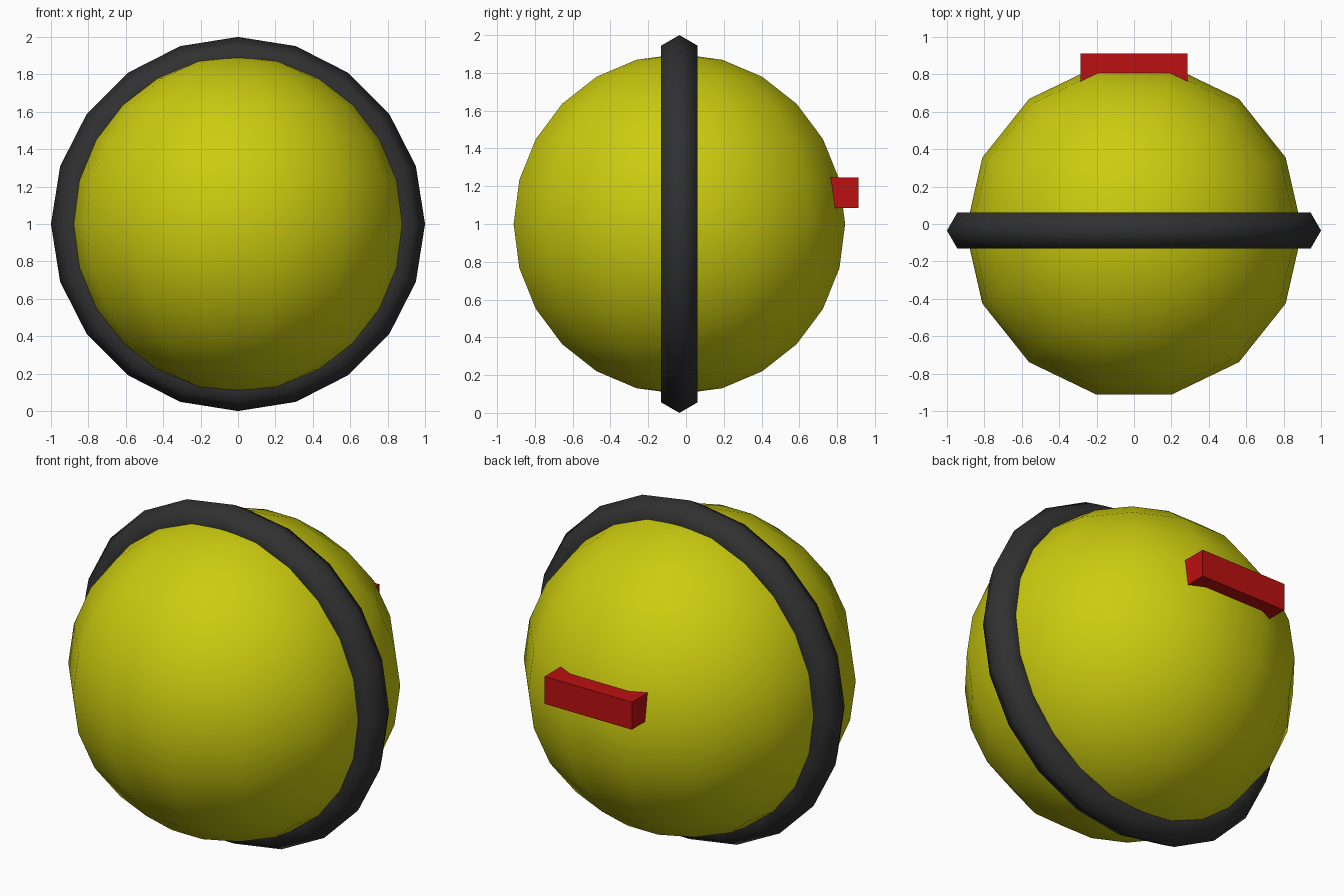
import bpy, bmesh, math
from mathutils import Matrix

if "Cube" in bpy.data.objects:
    bpy.data.objects.remove(bpy.data.objects["Cube"])

CENTRE = (0, -0.035, 1.0)


def paint(obj, name, rgb):
    mat = bpy.data.materials.new(name)
    mat.diffuse_color = (*rgb, 1)
    mat.use_nodes = True
    mat.node_tree.nodes["Principled BSDF"].inputs["Base Color"].default_value = mat.diffuse_color
    obj.data.materials.append(mat)


def smooth(obj):
    for p in obj.data.polygons:
        p.use_smooth = True


# Ball: 14-sided, 12-ring sphere with a meridian lying on the x axis
bm = bmesh.new()
bmesh.ops.create_uvsphere(bm, u_segments=14, v_segments=12, radius=0.9)
v = max(bm.verts, key=lambda w: math.hypot(w.co.x, w.co.y))
turn = Matrix.Rotation(-math.atan2(v.co.y, v.co.x), 4, 'Z')
bmesh.ops.transform(bm, matrix=turn, verts=bm.verts)
mesh = bpy.data.meshes.new("ball")
bm.to_mesh(mesh)
bm.free()
ball = bpy.data.objects.new("ball", mesh)
ball.location = CENTRE
bpy.context.collection.objects.link(ball)
smooth(ball)
paint(ball, "yellow", (0.6, 0.6, 0.005))

# Upright band around the ball, hexagonal in section
bpy.ops.mesh.primitive_torus_add(major_segments=20, minor_segments=6,
                                 major_radius=0.888, minor_radius=0.112,
                                 location=CENTRE, rotation=(math.pi / 2, 0, 0))
band = bpy.context.object
band.name = "band"
smooth(band)
paint(band, "black", (0.03, 0.03, 0.03))

# Flat bar sunk into the back of the ball
bpy.ops.mesh.primitive_cube_add(size=1, location=(0, 0.817, 1.165))
bar = bpy.context.object
bar.name = "back_bar"
bar.scale = (0.57, 0.19, 0.162)
paint(bar, "red", (0.5, 0.005, 0.005))
